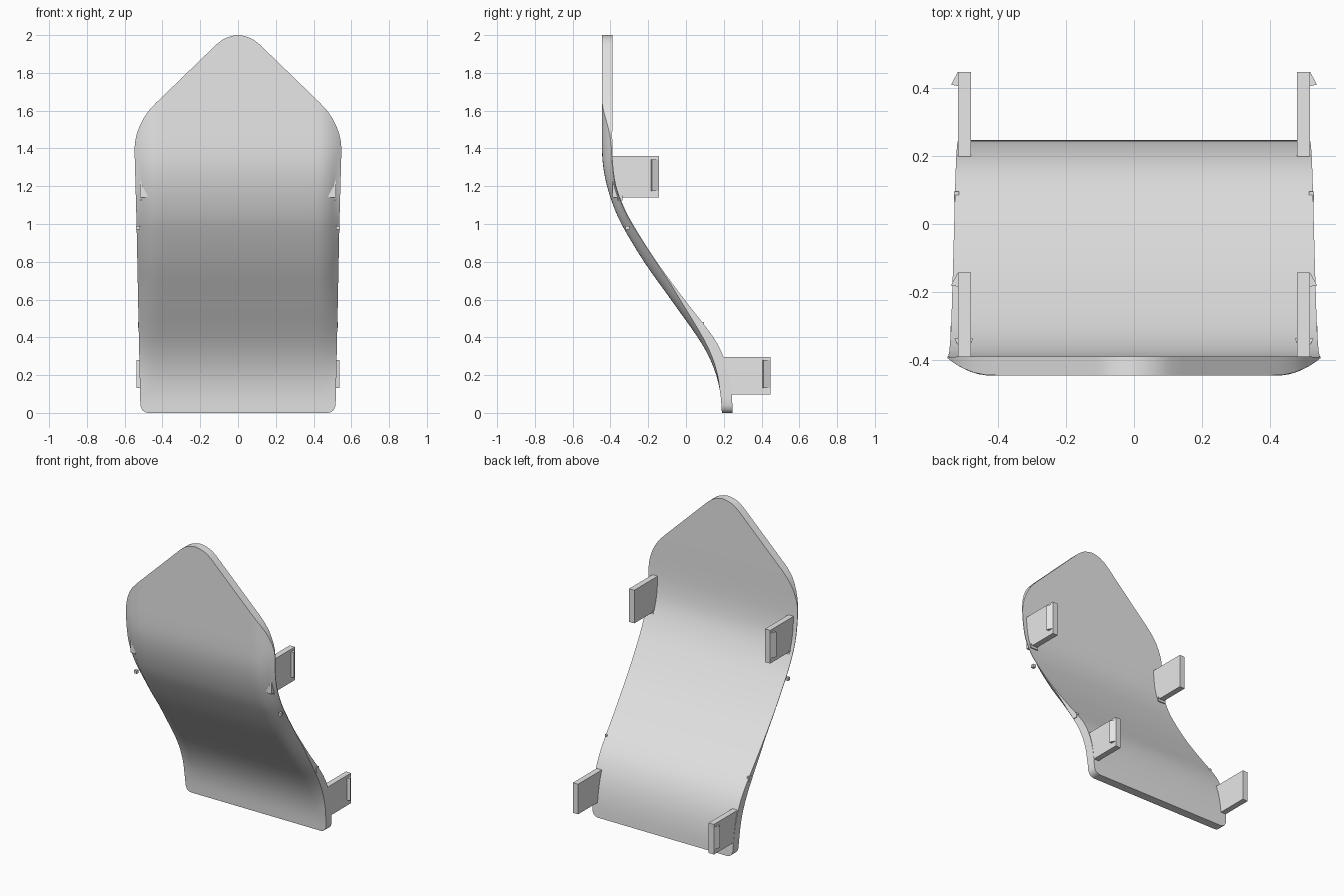
import bpy, bmesh, math

if "Cube" in bpy.data.objects:
    bpy.data.objects.remove(bpy.data.objects["Cube"])

grey = bpy.data.materials.new("plain grey")
grey.diffuse_color = (0.8, 0.8, 0.8, 1)
grey.use_nodes = True
grey.node_tree.nodes["Principled BSDF"].inputs["Base Color"].default_value = grey.diffuse_color


def interp(table, z, smooth=False):
    """Interpolate a (z, value) table, optionally as a Hermite curve."""
    if z <= table[0][0]:
        return table[0][1]
    for i in range(len(table) - 1):
        (z0, a), (z1, b) = table[i], table[i + 1]
        if z <= z1:
            t = (z - z0) / (z1 - z0)
            if not smooth:
                return a + (b - a) * t
            p, n = table[max(i - 1, 0)], table[min(i + 2, len(table) - 1)]
            m0 = (b - p[1]) / (z1 - p[0]) * (z1 - z0)
            m1 = (n[1] - a) / (n[0] - z0) * (z1 - z0)
            return ((2*t**3 - 3*t*t + 1) * a + (t**3 - 2*t*t + t) * m0
                    + (3*t*t - 2*t**3) * b + (t**3 - t*t) * m1)
    return table[-1][1]


def finish(name, bm):
    bmesh.ops.recalc_face_normals(bm, faces=bm.faces)
    me = bpy.data.meshes.new(name)
    bm.to_mesh(me)
    bm.free()
    me.materials.append(grey)
    ob = bpy.data.objects.new(name, me)
    bpy.context.collection.objects.link(ob)
    return ob


# Side curves of the panel: height, depth
FRONT = [(0, .19), (.1, .182), (.2, .16), (.3, .12), (.4, .062), (.6, -.08), (.8, -.222),
         (1, -.342), (1.1, -.386), (1.2, -.418), (1.3, -.438), (1.4, -.445), (1.6, -.445), (2, -.445)]
BACK = [(0, .247), (.1, .242), (.2, .227), (.3, .197), (.4, .145), (.6, -.008), (.8, -.155),
        (1, -.282), (1.1, -.333), (1.2, -.369), (1.3, -.385), (1.4, -.39), (1.6, -.39), (2, -.39)]
# Outline: height, half width
WIDTH = [(0, .475), (.004, .492), (.015, .507), (.04, .517), (.5, .527), (1, .537), (1.36, .547),
         (1.4, .548), (1.44, .544), (1.48, .535), (1.52, .52), (1.56, .5), (1.6, .472), (1.64, .435),
         (1.95, .115), (1.97, .09), (1.985, .065), (1.995, .035), (2, .008)]
# Strength of the rolled front edge
ROLL = [(.12, 0), (.4, .8), (.7, 1.6), (1, 1.5), (1.4, 1)]


# Curved panel
def panel():
    rows = sorted({round(i * .04, 3) for i in range(51)} | {w[0] for w in WIDTH})
    half = [0, .4, .7, .77, .81, .85, .89, .93, .97, 1]
    cols = [-c for c in reversed(half[1:])] + half
    bm = bmesh.new()
    front, back = [], []
    for z in rows:
        w = interp(WIDTH, z)
        yf, yb = interp(FRONT, z, True), interp(BACK, z, True)
        fr, br = [], []
        for c in cols:
            x = c * w
            d = .052 * (max(0, abs(x) - .42) / .13) ** 2 * interp(ROLL, z)
            fr.append(bm.verts.new((x, min(yf + d, yb - .004), z)))
            br.append(bm.verts.new((x, yb, z)))
        front.append(fr)
        back.append(br)
    n, m = len(rows), len(cols)
    for g in (front, back):
        for i in range(n - 1):
            for j in range(m - 1):
                bm.faces.new((g[i][j], g[i][j+1], g[i+1][j+1], g[i+1][j]))
    # Rim joining front and back
    loop = ([(0, j) for j in range(m)] + [(i, m-1) for i in range(1, n)]
            + [(n-1, j) for j in range(m-2, -1, -1)] + [(i, 0) for i in range(n-2, 0, -1)])
    for k, (i, j) in enumerate(loop):
        p, q = loop[(k + 1) % len(loop)]
        bm.faces.new((front[i][j], front[p][q], back[p][q], back[i][j]))
    ob = finish("curved_panel", bm)
    bpy.context.view_layer.objects.active = ob
    ob.select_set(True)
    bpy.ops.object.shade_smooth_by_angle(angle=math.radians(35))
    ob.select_set(False)


def prism(name, pts, z0, z1, side):
    """Extrude an x, y outline between two heights, mirrored by side."""
    bm = bmesh.new()
    f = bm.faces.new([bm.verts.new((side * x, y, z0)) for x, y in pts])
    ext = bmesh.ops.extrude_face_region(bm, geom=[f])
    for v in ext["geom"]:
        if isinstance(v, bmesh.types.BMVert):
            v.co.z = z1
    finish(name, bm)


def box(x0, x1, y0, y1):
    return [(x0, y0), (x1, y0), (x1, y1), (x0, y1)]


panel()
for side, label in ((-1, "left"), (1, "right")):
    # Clip plates with a wedge catch on the outer face
    for level, y0, y1, z0, z1 in (("upper", -.39, -.143, 1.14, 1.36), ("lower", .195, .447, .097, .297)):
        prism(f"{label}_{level}_clip", box(.48, .518, y0, y1), z0, z1, side)
        prism(f"{label}_{level}_catch", [(.515, y1), (.518, y1), (.538, y1 - .037), (.515, y1 - .042)],
              z0 + .035, z1 - .018, side)
    # Small rib under the upper clip
    prism(f"{label}_rib", [(.472, -.336), (.528, -.336), (.515, -.362), (.485, -.362)], 1.125, 1.15, side)
    # Small nubs on the side edge
    prism(f"{label}_upper_nub", box(.52, .54, -.32, -.3), .97, .99, side)
    prism(f"{label}_lower_nub", box(.515, .53, .065, .095), .45, .48, side)
